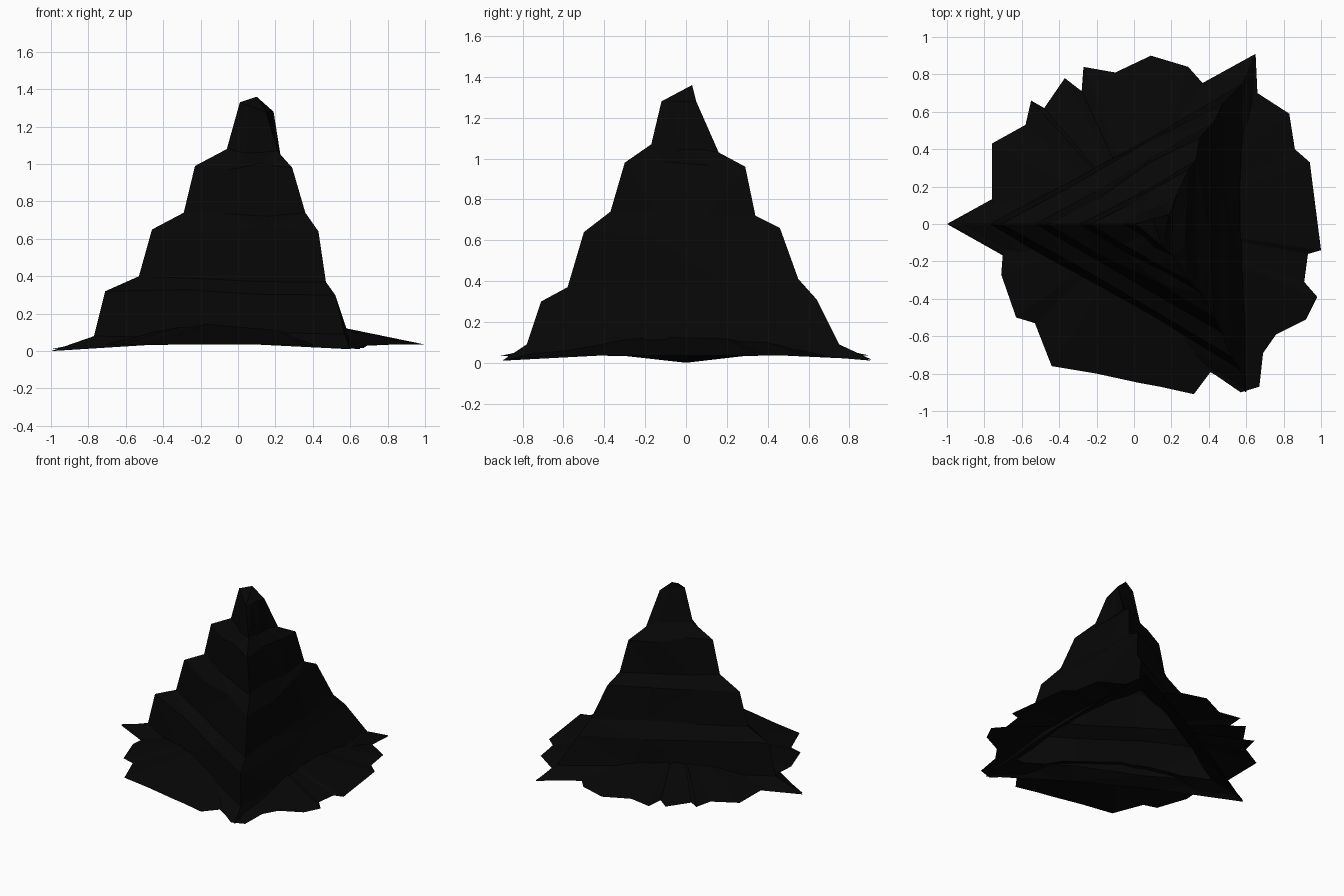
import bpy
import bmesh
import random
from mathutils import Vector
from mathutils.geometry import intersect_line_line_2d

random.seed(4)

default_cube = bpy.data.objects.get("Cube")
if default_cube:
    bpy.data.objects.remove(default_cube, do_unlink=True)


def make_material(name, colour):
    material = bpy.data.materials.new(name)
    material.use_nodes = True
    material.diffuse_color = colour
    material.node_tree.nodes["Principled BSDF"].inputs["Base Color"].default_value = colour
    return material


def finish(bm, name, material):
    """Turn a bmesh into a flat-shaded object."""
    bmesh.ops.triangulate(bm, faces=bm.faces[:])
    mesh = bpy.data.meshes.new(name)
    bm.to_mesh(mesh)
    bm.free()
    mesh.materials.append(material)
    obj = bpy.data.objects.new(name, mesh)
    bpy.context.collection.objects.link(obj)


def jitter(amount):
    return random.uniform(-amount, amount)


black_rock = make_material("black_rock", (0.002, 0.002, 0.002, 1.0))

# Hollow stepped peak: each tier lists its left, front and back ridge points
TIERS = [
    ((-1.0, 0, 0.0), (0.60, -0.90, 0.01), (0.65, 0.91, 0.015)),
    ((-0.77, 0, 0.08), (0.57, -0.78, 0.09), (0.58, 0.75, 0.09)),
    ((-0.71, 0, 0.32), (0.52, -0.71, 0.30), (0.47, 0.64, 0.31)),
    ((-0.53, 0, 0.40), (0.47, -0.58, 0.37), (0.43, 0.55, 0.41)),
    ((-0.46, 0, 0.65), (0.43, -0.50, 0.64), (0.35, 0.46, 0.66)),
    ((-0.29, 0, 0.74), (0.36, -0.37, 0.74), (0.33, 0.34, 0.72)),
    ((-0.23, 0, 0.99), (0.29, -0.30, 0.98), (0.29, 0.29, 0.96)),
    ((-0.06, 0, 1.08), (0.21, -0.17, 1.07), (0.23, 0.16, 1.03)),
    ((0.01, 0, 1.33), (0.15, -0.12, 1.28), (0.19, 0.05, 1.28)),
]
SUMMIT = (0.10, 0.03, 1.36)
SPANS = 3


def tier_ring(bm, corners, roughness, lift):
    """Ring of vertices with slightly broken edges between the ridges."""
    ring = []
    for i, corner in enumerate(corners):
        start, end = Vector(corner), Vector(corners[(i + 1) % len(corners)])
        for step in range(SPANS):
            point = start.lerp(end, step / SPANS)
            if step:
                point += Vector((jitter(1), jitter(1), jitter(1))) * roughness
                point.z += lift
            ring.append(bm.verts.new(point))
    return ring


bm = bmesh.new()
rings = []
for i, corners in enumerate(TIERS):
    rough = 0.0 if i in (0, len(TIERS) - 1) else 0.02
    rings.append(tier_ring(bm, corners, rough, 0.03 if i == 0 else 0.0))
summit = bm.verts.new(SUMMIT)
for i in range(len(rings[0])):
    j = (i + 1) % len(rings[0])
    for lower, upper in zip(rings, rings[1:]):
        bm.faces.new((lower[i], lower[j], upper[j], upper[i]))
    bm.faces.new((rings[-1][i], rings[-1][j], summit))
finish(bm, "stepped_peak", black_rock)

# Low ragged skirt of ground sloping away from the foot of the peak
OUTLINE = [
    (-1, 0), (-.7, -.14), (-.71, -.27), (-.63, -.5), (-.53, -.53), (-.44, -.76),
    (-.2, -.8), (.03, -.85), (.14, -.87), (.32, -.91), (.41, -.79), (.57, -.9),
    (.67, -.87), (.69, -.69), (.76, -.59), (.92, -.51), (.98, -.39), (.91, -.31),
    (.93, -.16), (1, -.14), (.94, .33), (.86, .4), (.83, .59), (.66, .7),
    (.65, .91), (.37, .75), (.29, .84), (.09, .9), (-.1, .81), (-.27, .84),
    (-.28, .71), (-.37, .78), (-.48, .62), (-.55, .66), (-.58, .53),
    (-.76, .43), (-.76, .11),
]
TIPS = [Vector(corner).xy for corner in TIERS[0]]
FOOT = [Vector(corner).xy for corner in TIERS[2]]
CROWN = Vector((0.05, 0, 0.23))


def rim_point(x, y):
    """Rim lies just off the ground and dips to it at the three long tips."""
    nearest = min((Vector((x, y)) - tip).length for tip in TIPS)
    return Vector((x, y, 0.01 + 0.025 * min(1.0, nearest / 0.3)))


def foot_point(rim):
    """Where the slope from rim to crown runs into the wall of the peak."""
    for i, corner in enumerate(FOOT):
        hit = intersect_line_line_2d(CROWN.xy, rim.xy, corner, FOOT[(i + 1) % len(FOOT)])
        if hit:
            share = (hit - CROWN.xy).length / (rim.xy - CROWN.xy).length
            return CROWN.lerp(rim, share)
    return CROWN.lerp(rim, 0.75)


bm = bmesh.new()
rim_points = [rim_point(x, y) for x, y in OUTLINE]
rim = [bm.verts.new(point) for point in rim_points]
foot = [bm.verts.new(foot_point(point)) for point in rim_points]
for i in range(len(rim)):
    j = (i + 1) % len(rim)
    bm.faces.new((rim[i], rim[j], foot[j], foot[i]))
finish(bm, "ragged_skirt", black_rock)
